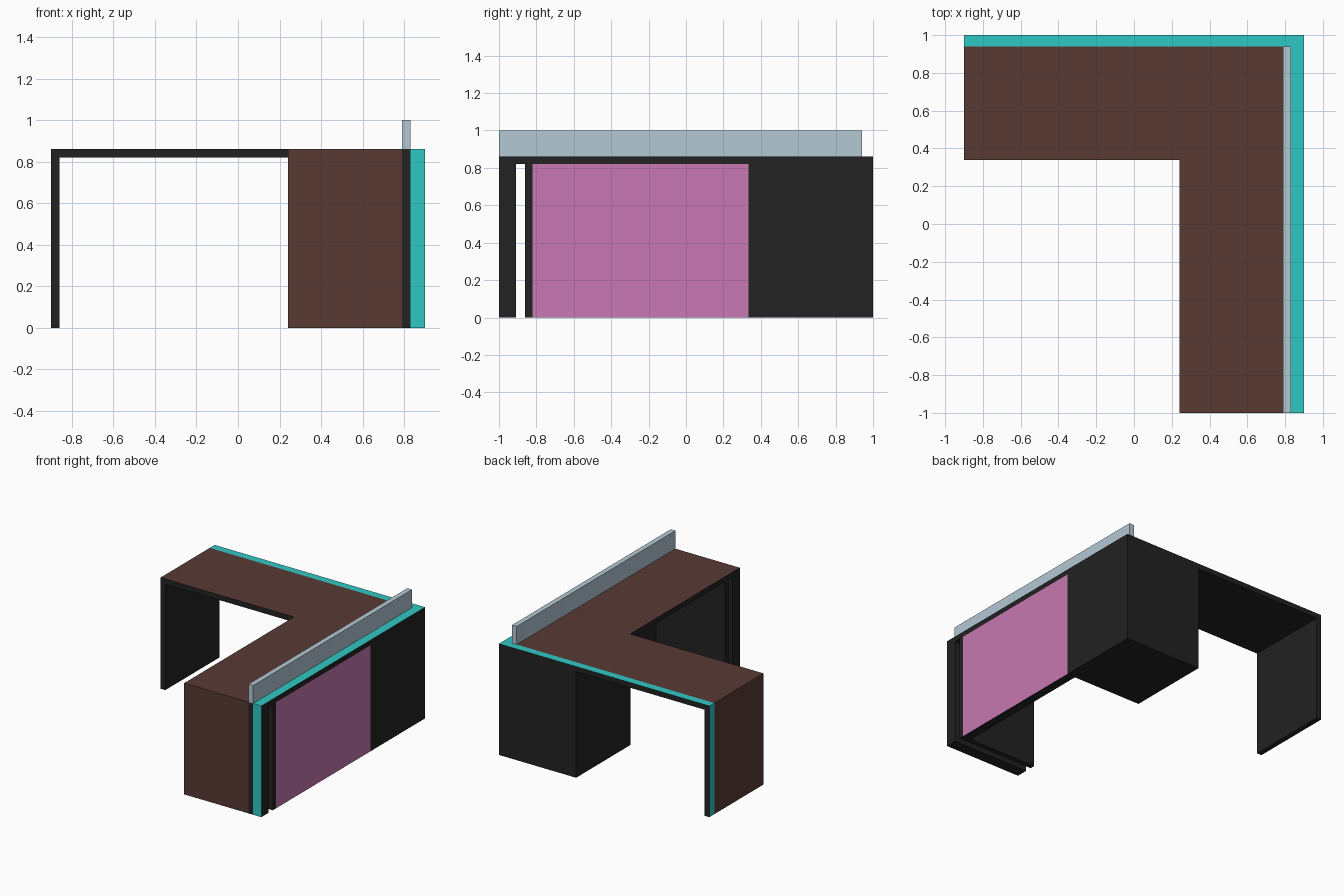
import bpy, bmesh
from mathutils import Vector

if "Cube" in bpy.data.objects:
    bpy.data.objects.remove(bpy.data.objects["Cube"])


def material(name, rgb):
    m = bpy.data.materials.new(name)
    m.diffuse_color = (*rgb, 1)
    m.use_nodes = True
    m.node_tree.nodes["Principled BSDF"].inputs["Base Color"].default_value = m.diffuse_color
    return m


DARK = material("dark_board", (0.016, 0.016, 0.016))
BROWN = material("brown_laminate", (0.098, 0.042, 0.034))
TEAL = material("teal_trim", (0.03, 0.58, 0.55))
PINK = material("pink_panel", (0.578, 0.188, 0.445))
GLASS = material("screen_blue", (0.456, 0.578, 0.658))

UP, FRONT, LEFT, RIGHT = (Vector(v) for v in ((0, 0, 1), (0, -1, 0), (-1, 0, 0), (1, 0, 0)))
TOP, UNDER = 0.86, 0.82


def prism(name, outline, z0, z1, base=DARK, paint=None, sides=()):
    """Extrude an outline; faces looking towards 'sides' get the paint."""
    bm = bmesh.new()
    face = bm.faces.new([bm.verts.new((x, y, z0)) for x, y in outline])
    ext = bmesh.ops.extrude_face_region(bm, geom=[face], use_keep_orig=True)
    verts = [g for g in ext["geom"] if isinstance(g, bmesh.types.BMVert)]
    bmesh.ops.translate(bm, verts=verts, vec=(0, 0, z1 - z0))
    bmesh.ops.recalc_face_normals(bm, faces=bm.faces)
    for f in bm.faces:
        f.normal_update()
        f.material_index = int(any(f.normal.dot(s) > 0.9 for s in sides))
    mesh = bpy.data.meshes.new(name)
    bm.to_mesh(mesh)
    bm.free()
    mesh.materials.append(base)
    mesh.materials.append(paint or base)
    obj = bpy.data.objects.new(name, mesh)
    bpy.context.collection.objects.link(obj)
    return obj


def box(name, x0, x1, y0, y1, z0, z1, **kw):
    return prism(name, [(x0, y0), (x1, y0), (x1, y1), (x0, y1)], z0, z1, **kw)


# L-shaped worktop, with the dark screen channel and teal border
prism("worktop", [(0.24, -0.91), (0.79, -0.91), (0.79, 0.94), (-0.86, 0.94),
                  (-0.86, 0.34), (0.24, 0.34)], UNDER, TOP, paint=BROWN, sides=[UP])
box("screen_channel", 0.79, 0.83, -0.91, 0.94, UNDER, TOP)
prism("worktop_border", [(0.83, -0.91), (0.9, -0.91), (0.9, 1), (-0.86, 1),
                         (-0.86, 0.94), (0.83, 0.94)], UNDER, TOP, paint=TEAL, sides=[UP])

# Front end panel: brown, channel and teal bands running to the floor
for name, x0, x1, mat in (("front_end_panel", 0.24, 0.79, BROWN),
                          ("front_end_channel", 0.79, 0.83, DARK),
                          ("front_end_border", 0.83, 0.9, TEAL)):
    box(name, x0, x1, -1, -0.91, 0, TOP, paint=mat, sides=[UP, FRONT])

# Left end panel: brown and teal bands
for name, y0, y1, mat in (("left_end_panel", 0.34, 0.94, BROWN),
                          ("left_end_border", 0.94, 1, TEAL)):
    box(name, -0.9, -0.86, y0, y1, 0, TOP, paint=mat, sides=[UP, LEFT])

# Supports under the worktop
box("corner_cabinet", 0.24, 0.9, 0.335, 1, 0, UNDER)
box("inner_support", 0.24, 0.9, -0.86, -0.82, 0, UNDER)
box("side_panel", 0.83, 0.9, -0.82, 0.335, 0, UNDER, paint=PINK, sides=[RIGHT])

# Upright screen along the right side
box("screen", 0.79, 0.83, -1, 0.94, TOP, 1, base=GLASS)
